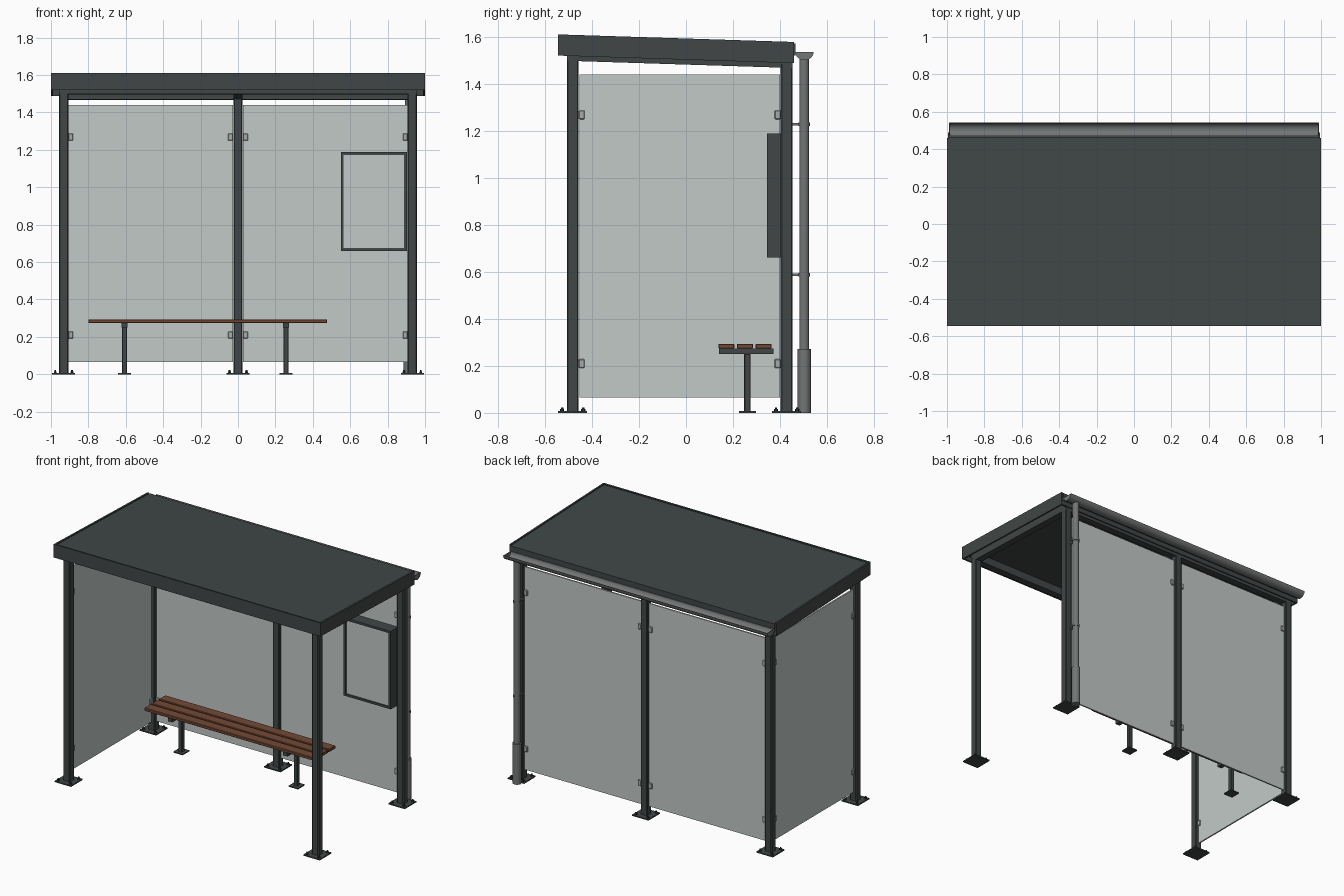
import bpy, bmesh, math
from mathutils import Matrix, Vector

if "Cube" in bpy.data.objects:
    bpy.data.objects.remove(bpy.data.objects["Cube"])


def mat(name, r, g, b):
    m = bpy.data.materials.new(name)
    m.diffuse_color = (r, g, b, 1)
    m.use_nodes = True
    m.node_tree.nodes["Principled BSDF"].inputs["Base Color"].default_value = m.diffuse_color
    return m


FRAME = mat("dark frame paint", 0.052, 0.062, 0.061)
DARK = mat("dark bolt steel", 0.030, 0.033, 0.033)
GLASS = mat("pale glass", 0.54, 0.59, 0.57)
ZINC = mat("grey zinc", 0.17, 0.18, 0.18)
CLAMP = mat("clamp steel", 0.38, 0.41, 0.40)
WOOD = mat("brown wood", 0.17, 0.066, 0.035)

SLOPE = -0.032          # roof falls toward the back
FY, BY, PX = -0.482, 0.428, 0.932   # post lines


def drop(y):
    return SLOPE * (y + 0.545)


def finish(name, bm, m, smooth=False):
    bmesh.ops.recalc_face_normals(bm, faces=bm.faces)
    me = bpy.data.meshes.new(name)
    bm.to_mesh(me)
    bm.free()
    me.materials.append(m)
    ob = bpy.data.objects.new(name, me)
    bpy.context.collection.objects.link(ob)
    if smooth:
        bpy.context.view_layer.objects.active = ob
        ob.select_set(True)
        bpy.ops.object.shade_smooth_by_angle(angle=math.radians(35))
        ob.select_set(False)
    return ob


def box(name, x, y, z, m, sloped=False, bevel=0.0):
    """Box from (min, max) ranges; sloped boxes follow the roof pitch."""
    bm = bmesh.new()
    bmesh.ops.create_cube(bm, size=1)
    for v in bm.verts:
        v.co = Vector((x[v.co.x > 0], y[v.co.y > 0], z[v.co.z > 0]))
        if sloped:
            v.co.z += drop(v.co.y)
    if bevel:
        bmesh.ops.bevel(bm, geom=bm.edges[:], offset=bevel, segments=1, affect='EDGES')
    return finish(name, bm, m)


def mid(c, w):
    return (c - w / 2, c + w / 2)


def cyl(name, x, y, z0, z1, r, m, n=24, smooth=True):
    bm = bmesh.new()
    bmesh.ops.create_cone(bm, cap_ends=True, segments=n, radius1=r, radius2=r, depth=z1 - z0,
                          matrix=Matrix.Translation((x, y, (z0 + z1) / 2)))
    return finish(name, bm, m, smooth)


# posts with base plates and anchor bolts
posts = [("front_left", -PX, FY), ("front_right", PX, FY), ("back_left", -PX, BY),
         ("back_middle", 0, BY), ("back_right", PX, BY)]
for n, x, y in posts:
    box(n + "_post", mid(x, 0.05), mid(y, 0.05), (0.0, 1.52 + drop(y)), FRAME, bevel=0.005)
    box(n + "_base_plate", mid(x, 0.123), mid(y, 0.123), (0, 0.008), FRAME)
    for sx in (-1, 1):
        for sy in (-1, 1):
            bx, by = x + sx * 0.045, y + sy * 0.045
            cyl(n + "_bolt_nut", bx, by, 0.008, 0.016, 0.009, DARK, 6, False)
            cyl(n + "_bolt_stud", bx, by, 0.016, 0.023, 0.005, DARK, 8, False)

# roof frame beams resting on the posts
for s, n in ((-1, "left"), (0, "middle"), (1, "right")):
    box(n + "_roof_beam", mid(s * PX, 0.048), (FY - 0.025, BY + 0.025), (1.499, 1.555), FRAME, True)
for y, n in ((FY, "front"), (BY, "back")):
    box(n + "_roof_beam", (-PX, PX), mid(y, 0.048), (1.499, 1.555), FRAME, True)

# roof panel and fascia boards
box("roof_panel", (-0.99, 0.99), (-0.535, 0.466), (1.552, 1.604), FRAME, True)
box("front_fascia", (-1, 1), (-0.545, -0.533), (1.52, 1.61), FRAME, True)
box("back_fascia", (-0.99, 0.99), (0.448, 0.460), (1.52, 1.60), FRAME, True)
for s, n in ((-1, "left"), (1, "right")):
    box(n + "_fascia", sorted((s * 0.988, s * 1.0)), (-0.545, 0.460), (1.52, 1.61), FRAME, True)

# glass walls: two at the back, one on the left
G = 0.010
for s, n in ((-1, "left"), (1, "right")):
    box("back_glass_" + n, sorted((s * 0.026, s * 0.906)), mid(BY, G), (0.066, 1.44), GLASS)
box("side_glass", mid(-PX, G), (-0.452, 0.400), (0.066, 1.44), GLASS)

# glass clamps
for z in (0.21, 1.268):
    for s in (-1, 1):
        for x in (0.040, 0.894):
            box("back_glass_clamp", mid(s * x, 0.026), mid(BY, 0.028), mid(z, 0.038), CLAMP, bevel=0.003)
    for y in (FY + 0.038, BY - 0.038):
        box("side_glass_clamp", mid(-PX, 0.028), mid(y, 0.026), mid(z, 0.038), CLAMP, bevel=0.003)

# poster case on the right back panel
CX, CZ = (0.550, 0.903), (0.660, 1.188)
W = 0.015
for n, x in (("left", (CX[0], CX[0] + W)), ("right", (CX[1] - W, CX[1]))):
    box("case_frame_" + n, x, (0.345, 0.423), CZ, FRAME)
for n, z in (("bottom", (CZ[0], CZ[0] + W)), ("top", (CZ[1] - W, CZ[1]))):
    box("case_frame_" + n, (CX[0] + W, CX[1] - W), (0.345, 0.423), z, FRAME)
box("case_window", (CX[0] + W, CX[1] - W), (0.352, 0.360), (CZ[0] + W, CZ[1] - W), GLASS)

# bench: three slats on two pedestals
for i in range(3):
    box("bench_slat", (-0.80, 0.477), mid(0.172 + i * 0.079, 0.068), (0.274, 0.294), WOOD, bevel=0.003)
for x in (-0.607, 0.257):
    box("bench_crossbar", mid(x, 0.032), (0.140, 0.373), (0.250, 0.274), FRAME)
    box("bench_leg", mid(x, 0.028), mid(0.261, 0.028), (0.0, 0.252), FRAME, bevel=0.003)
    box("bench_foot_plate", mid(x, 0.070), mid(0.261, 0.072), (0, 0.007), FRAME)

# gutter: an open rounded trough along the back edge
bm = bmesh.new()
prof = []
for rad, rz, seq in ((0.039, 0.036, range(13)), (0.034, 0.031, range(12, -1, -1))):
    for i in seq:
        a = math.pi + math.pi * i / 12
        prof.append((0.504 + rad * math.cos(a), 1.536 + rz * math.sin(a)))
f = bm.faces.new([bm.verts.new((-0.99, y, z)) for y, z in prof])
ext = bmesh.ops.extrude_face_region(bm, geom=[f])
bmesh.ops.translate(bm, vec=(1.98, 0, 0), verts=[v for v in ext["geom"] if isinstance(v, bmesh.types.BMVert)])
finish("gutter", bm, ZINC, True)
for s in (-1, 1):
    bm = bmesh.new()
    bm.faces.new([bm.verts.new((s * 0.988, y, z)) for y, z in prof[:13]])
    f = bmesh.ops.extrude_face_region(bm, geom=bm.faces[:])
    bmesh.ops.translate(bm, vec=(-s * 0.004, 0, 0),
                        verts=[v for v in f["geom"] if isinstance(v, bmesh.types.BMVert)])
    finish("gutter_end_cap", bm, ZINC)

# downpipe with lower sleeve and wall brackets
DX, DY = 0.914, 0.503
cyl("downpipe", DX, DY, 0.0, 1.505, 0.021, ZINC)
cyl("downpipe_sleeve", DX, DY, 0.0, 0.272, 0.028, ZINC)
for z in (0.588, 1.228):
    cyl("downpipe_clip", DX, DY, z - 0.007, z + 0.007, 0.0245, ZINC)
    box("downpipe_bracket", mid(DX, 0.014), (BY + 0.02, DY - 0.015), mid(z, 0.010), ZINC)
